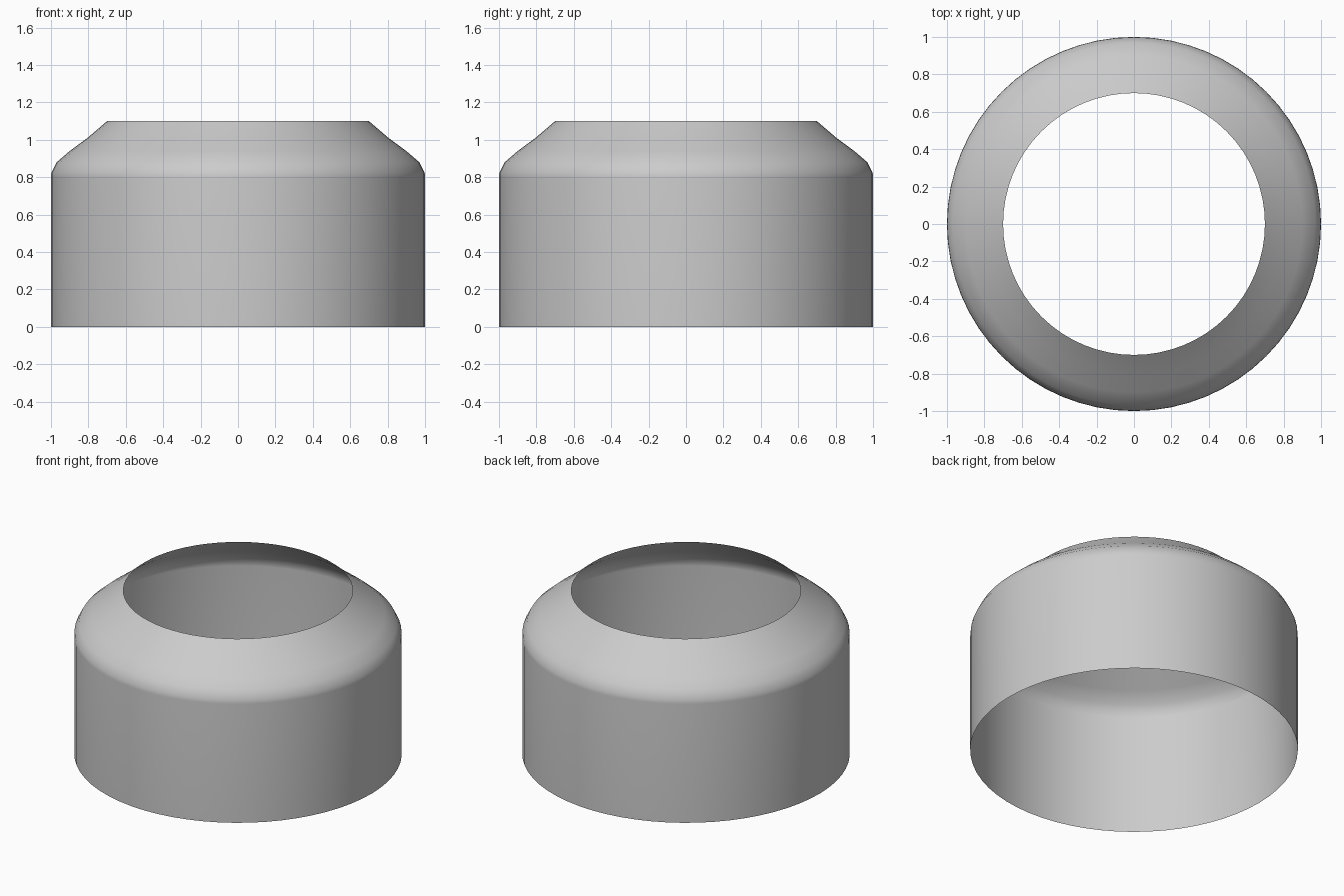
import bpy, bmesh, math

if "Cube" in bpy.data.objects:
    bpy.data.objects.remove(bpy.data.objects["Cube"])

SEGMENTS = 64


def lathe(name, profile):
    """Revolve an open (radius, height) profile into a single-skin shell."""
    bm = bmesh.new()
    rings = []
    for r, z in profile:
        rings.append([bm.verts.new((r * math.cos(a), r * math.sin(a), z))
                      for a in (math.tau * i / SEGMENTS for i in range(SEGMENTS))])
    for low, high in zip(rings, rings[1:]):
        for i in range(SEGMENTS):
            j = (i + 1) % SEGMENTS
            face = bm.faces.new((low[i], low[j], high[j], high[i]))
            face.smooth = True
    mesh = bpy.data.meshes.new(name)
    bm.to_mesh(mesh)
    bm.free()
    obj = bpy.data.objects.new(name, mesh)
    bpy.context.collection.objects.link(obj)
    return obj


# Straight wall, rounded shoulder and flared neck, open at both ends
shell = lathe("open_collar_shell", [
    (1.0, 0.0), (1.0, 0.8), (0.998, 0.825), (0.97, 0.88),
    (0.90, 0.94), (0.805, 1.01), (0.70, 1.10),
])

bpy.context.view_layer.objects.active = shell
shell.select_set(True)
bpy.ops.object.shade_smooth_by_angle(angle=math.radians(40))
